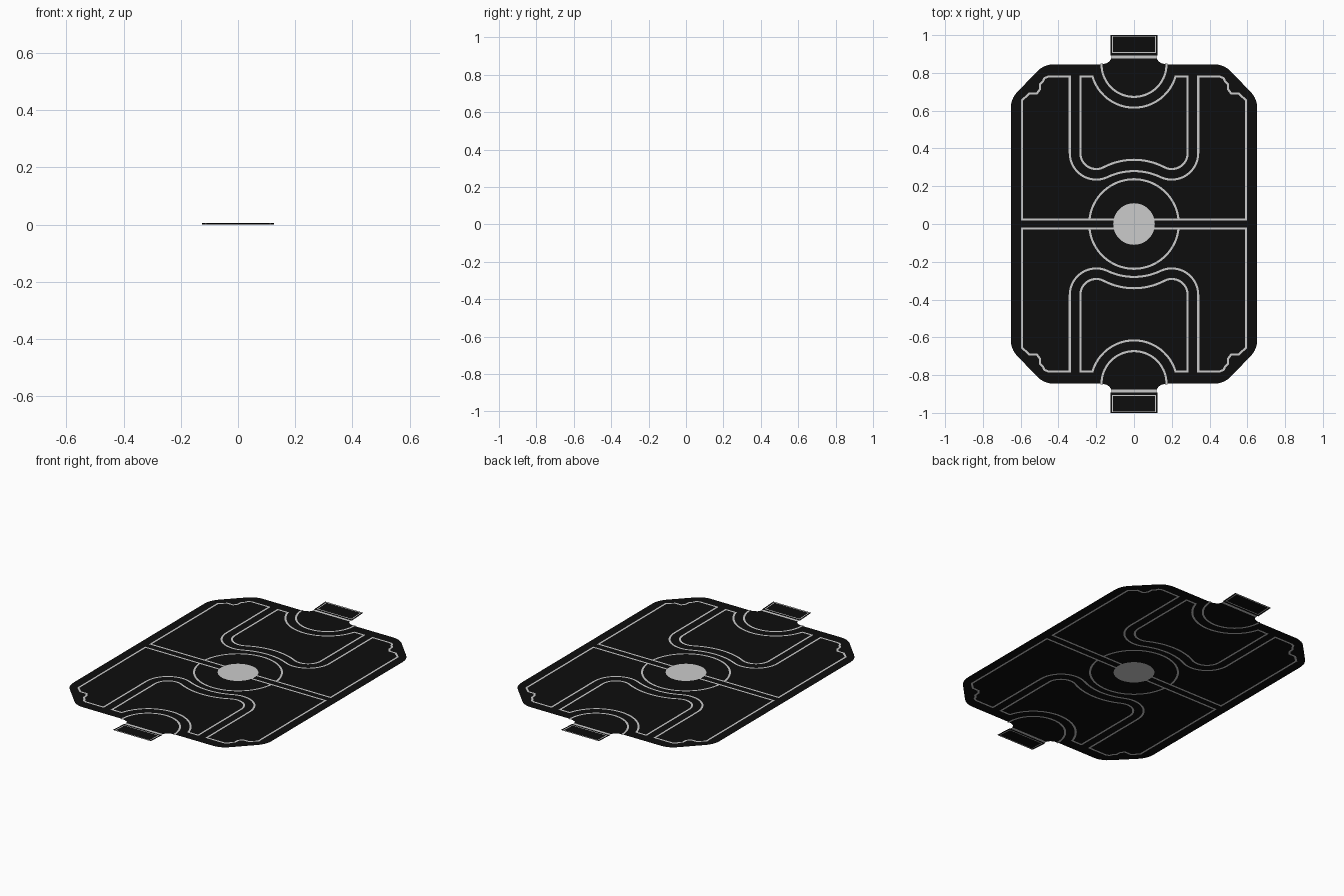
import bpy, bmesh, math
from mathutils import Vector

if "Cube" in bpy.data.objects:
    bpy.data.objects.remove(bpy.data.objects["Cube"])


def material(name, rgb):
    m = bpy.data.materials.new(name)
    m.diffuse_color = (*rgb, 1)
    m.use_nodes = True
    m.node_tree.nodes["Principled BSDF"].inputs["Base Color"].default_value = m.diffuse_color
    return m


BLACK = material("floor_black", (0.004, 0.004, 0.004))
WHITE = material("line_white", (1, 1, 1))


def arc(cx, cy, r, a0, a1, n):
    return [(cx + r * math.cos(math.radians(a0 + (a1 - a0) * i / n)),
             cy + r * math.sin(math.radians(a0 + (a1 - a0) * i / n))) for i in range(n + 1)]


def mirror_x(pts):
    """Append the mirrored path, skipping a shared point on x = 0."""
    back = [(-x, y) for x, y in reversed(pts)]
    return pts + (back[1:] if abs(pts[-1][0]) < 1e-5 else back)


def rounded(a, p, b, d, n=5):
    """Quadratic rounding of corner p, starting d away from it."""
    a, p, b = Vector(a), Vector(p), Vector(b)
    s, e = p + (a - p).normalized() * d, p + (b - p).normalized() * d
    return [tuple(s.lerp(p, i / n).lerp(p.lerp(e, i / n), i / n)) for i in range(n + 1)]


def strip(pts, width, closed=False):
    """Quads of a flat mitred ribbon along a path."""
    P = [Vector(p) for p in pts]
    n = len(P)
    left, right = [], []
    for i, p in enumerate(P):
        a = P[i - 1] if closed or i > 0 else p * 2 - P[1]
        b = P[(i + 1) % n] if closed or i < n - 1 else p * 2 - P[i - 1]
        u, v = (p - a).normalized(), (b - p).normalized()
        nu, nv = Vector((-u.y, u.x)), Vector((-v.y, v.x))
        m = (nu + nv).normalized()
        off = m * (width / 2 / max(m.dot(nu), 0.4))
        left.append(p + off)
        right.append(p - off)
    return [[left[i], right[i], right[(i + 1) % n], left[(i + 1) % n]]
            for i in range(n if closed else n - 1)]


def flat_bmesh(polys, z=0.0):
    bm = bmesh.new()
    for poly in polys:
        bm.faces.new([bm.verts.new((p[0], p[1], z)) for p in poly])
    bmesh.ops.remove_doubles(bm, verts=bm.verts, dist=1e-5)
    bm.normal_update()
    for f in bm.faces:
        if f.normal.z < 0:
            f.normal_flip()
    return bm


def make_object(bm, name, mat=None):
    me = bpy.data.meshes.new(name)
    bm.to_mesh(me)
    bm.free()
    ob = bpy.data.objects.new(name, me)
    bpy.context.collection.objects.link(ob)
    if mat:
        me.materials.append(mat)
    return ob


def solid(polys, name, z0, z1, mat=None):
    bm = flat_bmesh(polys, z0)
    ext = bmesh.ops.extrude_face_region(bm, geom=bm.faces[:], use_keep_orig=True)
    bmesh.ops.translate(bm, vec=(0, 0, z1 - z0),
                        verts=[g for g in ext["geom"] if isinstance(g, bmesh.types.BMVert)])
    bmesh.ops.recalc_face_normals(bm, faces=bm.faces)
    return make_object(bm, name, mat)


def inlaid_sheet(outline, shapes, name):
    """Flat black sheet with the line shapes cut out of it."""
    ob = solid([outline], name, -0.05, 0.0, BLACK)
    for polys in shapes:
        cutter = solid(polys, "cutter", -0.1, 0.1)
        cutter.hide_render = True
        mod = ob.modifiers.new("cut", 'BOOLEAN')
        mod.operation, mod.solver, mod.object = 'DIFFERENCE', 'EXACT', cutter
        dg = bpy.context.evaluated_depsgraph_get()
        me = bpy.data.meshes.new_from_object(ob.evaluated_get(dg))
        ob.modifiers.clear()
        ob.data = me
        bpy.data.objects.remove(cutter)
    bm = bmesh.new()
    bm.from_mesh(ob.data)
    bm.normal_update()
    drop = [f for f in bm.faces if f.normal.z < 0.9 or f.calc_center_median().z < -0.01]
    bmesh.ops.delete(bm, geom=drop, context='FACES')
    for f in bm.faces:
        f.material_index = 0
    bm.to_mesh(ob.data)
    bm.free()
    ob.data.materials.clear()
    ob.data.materials.append(BLACK)
    return ob


def tilt(ob):
    """Raise the outer end of an end box slightly."""
    for v in ob.data.vertices:
        v.co.z += max(0, abs(v.co.y) - 0.893) * 0.055


def flip(pts, s):
    return [(x, y * s) for x, y in pts]


def lane(r, top):
    """Half of the wavy lane edge: side line, round corner, hump at the middle."""
    cx, cy, s = -0.2, 0.375, r + top
    t = (s * s - cx * cx - cy * cy) / (2 * (s - cy))
    ang = math.degrees(math.atan2(t - cy, -cx))
    path = [(cx - r, 0.78)] + arc(cx, cy, r, 180, 360 + ang, 14)
    return path + arc(0, t, top - t, ang + 180, 90, 8)[1:]


# Line paths for the upper half
W = 0.011
notch = [(-0.593, 0.024), (-0.593, 0.655), (-0.555, 0.69), (-0.515, 0.69), (-0.499, 0.712),
         (-0.497, 0.74), (-0.482, 0.755), (-0.475, 0.772), (-0.455, 0.78)]
half_border = mirror_x(notch + lane(0.14, 0.28))
end_zone = mirror_x(lane(0.084, 0.34)) + arc(0, 0.845, 0.229, -16.5, -163.5, 24)
mouth_arc = arc(0, 0.845, 0.172, -182, 2, 28)
centre_arc = arc(0, 0, 0.237, 6, 174, 36)

shapes = [[arc(0, 0, 0.11, 0, 352.5, 47)]]
for s in (1, -1):
    shapes += [strip(flip(half_border, s), W, True), strip(flip(end_zone, s), W, True),
               strip(flip(mouth_arc, s), W), strip(flip(centre_arc, s), W)]

# Floor outline from one quarter
quarter = rounded((-0.652, 0), (-0.652, 0.664), (-0.476, 0.845), 0.05)
quarter += rounded((-0.652, 0.664), (-0.476, 0.845), (0, 0.845), 0.05)
quarter += [(-0.17, 0.845), (-0.148, 0.85), (-0.13, 0.86), (-0.12, 0.877)]
upper = mirror_x(quarter)
inlaid_sheet(upper + flip(upper, -1)[::-1], shapes, "floor")

# White markings filling the cuts
for i, polys in enumerate(shapes):
    make_object(flat_bmesh(polys), "centre_spot" if i == 0 else "floor_line", WHITE)

# End boxes with a thin inset frame, and the threshold line before each
for s in (1, -1):
    box = flip([(-0.125, 0.893), (0.125, 0.893), (0.125, 1.0), (-0.125, 1.0)], s)
    frame = strip(flip([(-0.113, 0.907), (0.113, 0.907), (0.113, 0.994), (-0.113, 0.994)], s),
                  0.005, True)
    tilt(inlaid_sheet(box, [frame], "end_box"))
    tilt(make_object(flat_bmesh(frame), "end_box_line", WHITE))
    sill = flip([(-0.12, 0.877), (0.12, 0.877), (0.12, 0.893), (-0.12, 0.893)], s)
    make_object(flat_bmesh([sill]), "threshold_line", WHITE)
